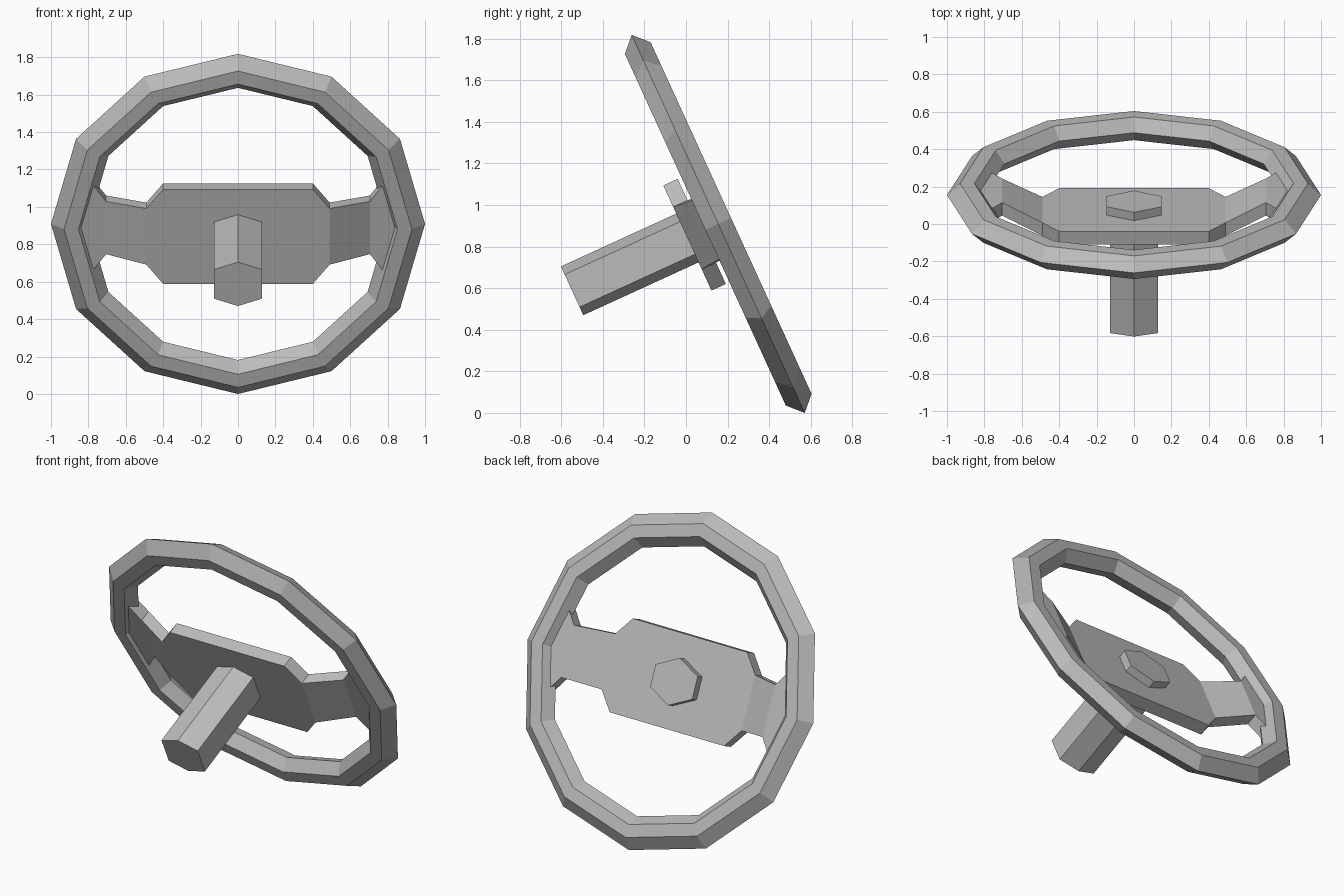
import bpy, bmesh, math
from mathutils import Matrix

old = bpy.data.objects.get("Cube")
if old:
    bpy.data.objects.remove(old, do_unlink=True)

GREY = bpy.data.materials.new("plain_grey")
GREY.use_nodes = True
GREY.diffuse_color = (0.5, 0.5, 0.5, 1)
GREY.node_tree.nodes["Principled BSDF"].inputs["Base Color"].default_value = (0.5, 0.5, 0.5, 1)

# Parts are made in the wheel plane: x across, y up the wheel, z along its axis
TILT = Matrix.Translation((0, 0.155, 0.909)) @ Matrix(
    ((1, 0, 0), (0, -math.sin(math.radians(24.6)), math.cos(math.radians(24.6))),
     (0, math.cos(math.radians(24.6)), math.sin(math.radians(24.6))))).to_4x4()


def loft(name, sections, closed=False):
    """Skin a row of matching cross-sections, capping the ends of an open one."""
    bm = bmesh.new()
    rows = [[bm.verts.new(p) for p in s] for s in sections]
    pairs = list(zip(rows, rows[1:]))
    if closed:
        pairs.append((rows[-1], rows[0]))
    else:
        bm.faces.new(rows[0])
        bm.faces.new(rows[-1])
    for a, b in pairs:
        for i in range(len(a)):
            j = (i + 1) % len(a)
            bm.faces.new((a[i], a[j], b[j], b[i]))
    bm.transform(TILT)
    bmesh.ops.recalc_face_normals(bm, faces=bm.faces)
    mesh = bpy.data.meshes.new(name)
    bm.to_mesh(mesh)
    bm.free()
    mesh.materials.append(GREY)
    obj = bpy.data.objects.new(name, mesh)
    bpy.context.collection.objects.link(obj)


def hex_bar(name, half_x, apex, side, z0, z1):
    outline = [(0, apex), (half_x, side), (half_x, -side),
               (0, -apex), (-half_x, -side), (-half_x, side)]
    loft(name, [[(x, y, z) for x, y in outline] for z in (z0, z1)])


# Twelve-sided rim with a hexagonal section
profile = [(1, 0), (0.93, 0.068), (0.853, 0.068), (0.8, 0), (0.853, -0.068), (0.93, -0.068)]
angles = [math.tau * i / 12 for i in range(12)]
loft("rim", [[(r * math.cos(a), r * math.sin(a), z) for r, z in profile] for a in angles], closed=True)

# Centre plate and bent, flared spokes: x, half height, mid depth
half = [(0.4, 0.278, -0.125), (0.49, 0.165, -0.125), (0.705, 0.155, -0.012),
        (0.79, 0.27, -0.012), (0.88, 0.05, -0.012)]
stations = [(-x, h, z) for x, h, z in reversed(half)] + half
T = 0.038
loft("hub_and_spokes", [[(x, h, z - T), (x, h, z + T), (x, -h, z + T), (x, -h, z - T)]
                        for x, h, z in stations])

# Steering column and the nut on the driver's side
hex_bar("column", 0.127, 0.129, 0.086, -0.773, -0.15)
hex_bar("centre_nut", 0.147, 0.14, 0.068, -0.1, -0.038)
